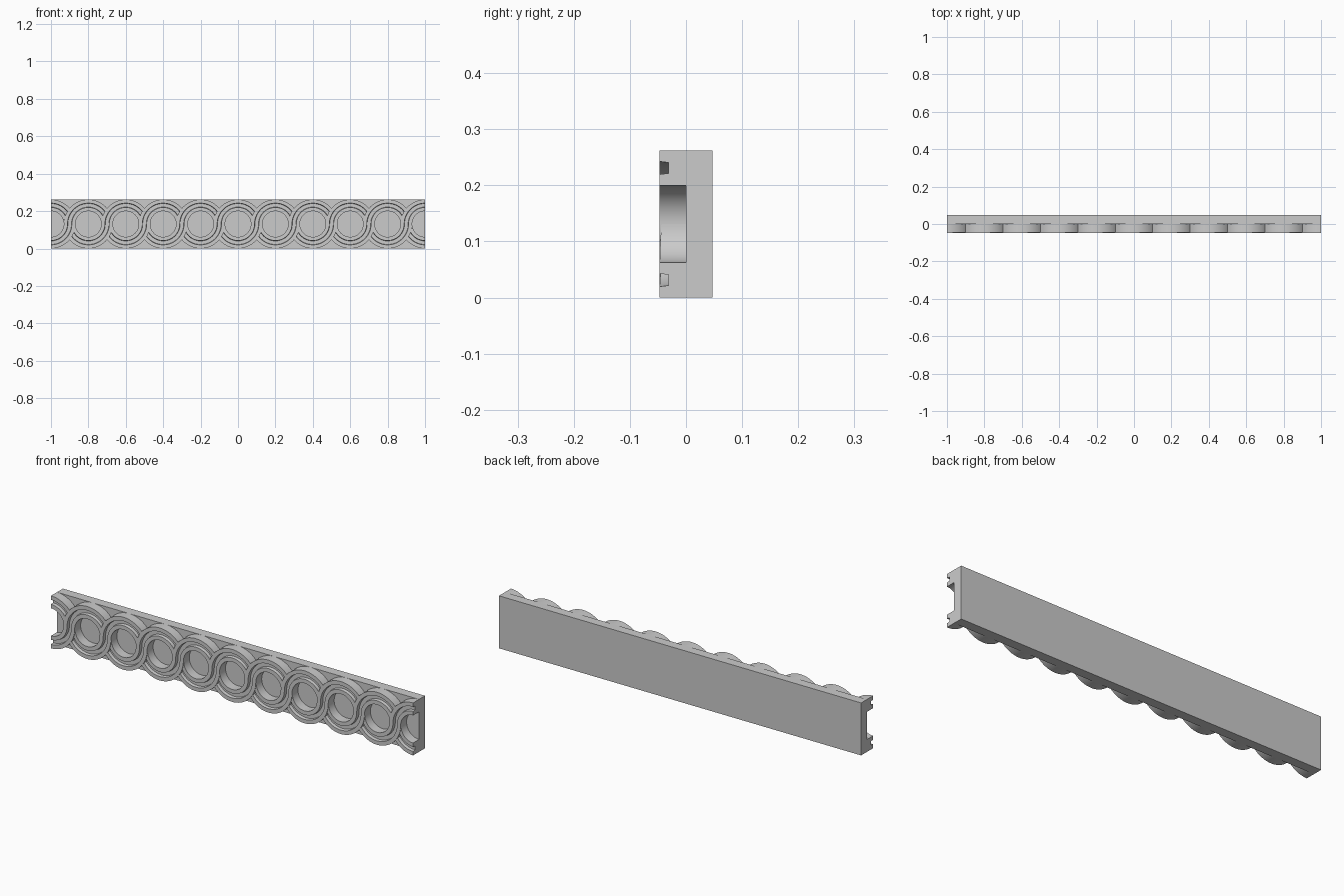
import bpy, bmesh
from math import cos, sin, acos, pi

if "Cube" in bpy.data.objects:
    bpy.data.objects.remove(bpy.data.objects["Cube"])

HALF_H = 0.131            # half height = outer ring radius
PITCH = 0.2               # ring spacing
FRONT, FLOOR = -0.047, -0.031
STEPS = 24                # segments per quarter turn

# Strand cross-section (radius, y): flat lip, tapered groove, flat lip
PROFILE = [(0.069, 0), (0.069, FRONT), (0.071, FRONT), (0.074, FRONT),
           (0.079, FRONT), (0.0885, FRONT), (0.0905, FLOOR), (0.1, FLOOR),
           (0.1095, FLOOR), (0.1115, FRONT), (0.121, FRONT), (0.131, FRONT),
           (0.131, 0)]


def hidden_angle(r):
    """Angle at which an under-strand meets the edge of the next ring."""
    return acos(min(1, (r * r + PITCH**2 - HALF_H**2) / (2 * PITCH * r)))


def quarter(bm, cx, start, over):
    """Sweep a quarter turn away from the ring's top or bottom."""
    rows = []
    for j in range(STEPS + 1):
        t = j / STEPS
        row = []
        for r, y in PROFILE:
            a = start + (t * pi / 2 if over else -t * (pi / 2 - hidden_angle(r)))
            dip = 0.003 * t * t if (not over and y < 0) else 0
            row.append(bm.verts.new((cx + r * cos(a), y + dip, HALF_H + r * sin(a))))
        rows.append(row)
    for p, q in zip(rows, rows[1:]):
        for k in range(len(PROFILE) - 1):
            f = [p[k], p[k + 1], q[k + 1], q[k]]
            bm.faces.new(f if over else f[::-1])
    return rows[0]


def finish(name, bm):
    me = bpy.data.meshes.new(name)
    bm.to_mesh(me)
    bm.free()
    ob = bpy.data.objects.new(name, me)
    bpy.context.collection.objects.link(ob)
    return ob


# Backing slab
bm = bmesh.new()
bmesh.ops.create_cube(bm, size=1)
for v in bm.verts:
    v.co = (v.co.x * 2, 0.0235 + v.co.y * 0.047, HALF_H + v.co.z * 2 * HALF_H)
finish("backing_slab", bm)

# Interlaced strands: whole rings inside, half rings at both ends
bm = bmesh.new()
for i in range(-5, 6):
    for start in (pi / 2, 3 * pi / 2):
        top = start < pi
        for over in (True, False):
            on_left = (top == over)
            if (i == -5 and on_left) or (i == 5 and not on_left):
                continue
            first = quarter(bm, i * PITCH, start, over)
            if abs(i) == 5:           # cap the cut end
                bm.faces.new(first[::-1] if over else first)
bmesh.ops.remove_doubles(bm, verts=bm.verts, dist=0.00005)
strands = finish("interlaced_strands", bm)

bpy.context.view_layer.objects.active = strands
strands.select_set(True)
bpy.ops.object.shade_smooth_by_angle(angle=pi / 6)
